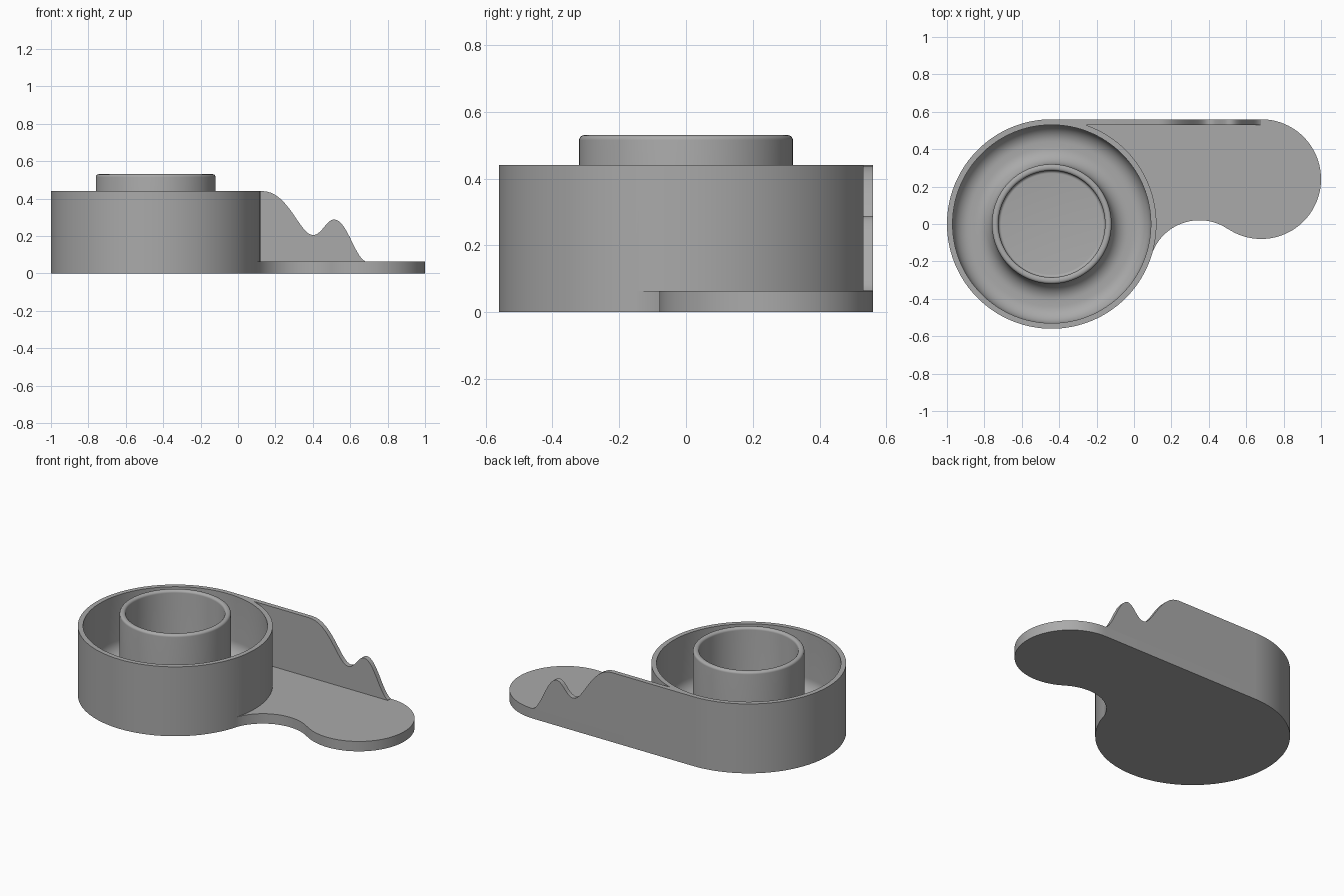
import bpy, bmesh, math
from mathutils import Vector
from mathutils.geometry import interpolate_bezier

cube = bpy.data.objects.get("Cube")
if cube:
    bpy.data.objects.remove(cube, do_unlink=True)

GREY = (0.4, 0.4, 0.4, 1)
grey = bpy.data.materials.new("plain grey")
grey.use_nodes = True
grey.diffuse_color = GREY
grey.node_tree.nodes["Principled BSDF"].inputs["Base Color"].default_value = GREY

CUP_X, CUP_R, WALL = -0.44, 0.56, 0.03
CUP_H, TUBE_H, BASE = 0.44, 0.53, 0.063


def arc(cx, cy, r, start, end, n):
    """Points on an arc, angles in degrees."""
    angles = [math.radians(start + (end - start) * i / n) for i in range(n + 1)]
    return [(cx + r * math.cos(a), cy + r * math.sin(a)) for a in angles]


def finish(bm, name):
    bmesh.ops.remove_doubles(bm, verts=bm.verts, dist=1e-5)
    bmesh.ops.recalc_face_normals(bm, faces=bm.faces)
    mesh = bpy.data.meshes.new(name)
    bm.to_mesh(mesh)
    bm.free()
    mesh.materials.append(grey)
    obj = bpy.data.objects.new(name, mesh)
    bpy.context.collection.objects.link(obj)
    return obj


def prism(name, points, depth):
    """Closed outline pushed along a depth vector."""
    bm = bmesh.new()
    face = bm.faces.new([bm.verts.new(p) for p in points])
    out = bmesh.ops.extrude_face_region(bm, geom=[face])
    moved = [v for v in out["geom"] if isinstance(v, bmesh.types.BMVert)]
    bmesh.ops.translate(bm, verts=moved, vec=depth)
    return finish(bm, name)


def lathe(name, profile, x, steps):
    bm = bmesh.new()
    verts = [bm.verts.new((x + r, 0, z)) for r, z in profile]
    edges = [bm.edges.new(pair) for pair in zip(verts, verts[1:])]
    bmesh.ops.spin(bm, geom=verts + edges, cent=(x, 0, 0), axis=(0, 0, 1),
                   angle=math.tau, steps=steps, use_merge=True)
    return finish(bm, name)


# Round cup with filleted trough and central tube
f, lip, t_out, t_in = 0.09, 0.015, 0.32, 0.285
inner = CUP_R - WALL
profile = [(0, 0), (CUP_R, 0), (CUP_R, CUP_H), (inner, CUP_H)]
profile += arc(inner - f, BASE + f, f, 0, -90, 10)
profile += arc(t_out + f, BASE + f, f, 270, 180, 10)
profile += arc(t_out - lip, TUBE_H - lip, lip, 0, 90, 6)
profile += arc(t_in + lip, TUBE_H - lip, lip, 90, 180, 6)
profile += arc(t_in - lip, BASE + lip, lip, 0, -90, 5)
profile += [(0, BASE)]
body = lathe("cup_and_arm_body", profile, CUP_X, 128)

# Flat arm: rounded tip, concave waist, back edge tangent to the cup
outline = arc(0.68, 0.24, 0.32, 90, -124, 56)
outline += arc(0.35, -0.25, 0.27, 56, 162.5, 32)
outline += [(0, -0.15), (CUP_X, 0), (CUP_X, CUP_R)]
arm = prism("arm_plate", [(x, y, 0) for x, y in outline], (0, 0, BASE))

# Thin wavy fin along the back edge
knots = [(0.13, CUP_H, 0.14, 0.07), (0.40, 0.205, 0.05, 0.045),
         (0.515, 0.288, 0.07, 0.06), (0.69, BASE, 0, 0)]
crest = []
for (x0, z0, h0, h1), (x1, z1, _, _) in zip(knots, knots[1:]):
    pts = interpolate_bezier(Vector((x0, 0, z0)), Vector((x0 + h0, 0, z0)),
                             Vector((x1 - h1, 0, z1)), Vector((x1, 0, z1)), 17)
    crest += pts if not crest else pts[1:]
side = [(CUP_X, CUP_H)] + [(p.x, p.z) for p in crest] + [(0.68, 0), (CUP_X, 0)]
side = [(min(x, 0.68), z) for x, z in side]
fin = prism("wavy_fin", [(x, inner, z) for x, z in side], (0, WALL, 0))

# Fuse the parts into one solid
for part in (arm, fin):
    mod = body.modifiers.new("join " + part.name, "BOOLEAN")
    mod.operation, mod.solver, mod.object = "UNION", "EXACT", part
bpy.context.view_layer.update()
fused = bpy.data.meshes.new_from_object(
    body.evaluated_get(bpy.context.evaluated_depsgraph_get()))
body.modifiers.clear()
body.data = fused
for part in (arm, fin):
    bpy.data.objects.remove(part, do_unlink=True)

bpy.ops.object.select_all(action="DESELECT")
body.select_set(True)
bpy.context.view_layer.objects.active = body
bpy.ops.object.shade_smooth_by_angle(angle=math.radians(30))
